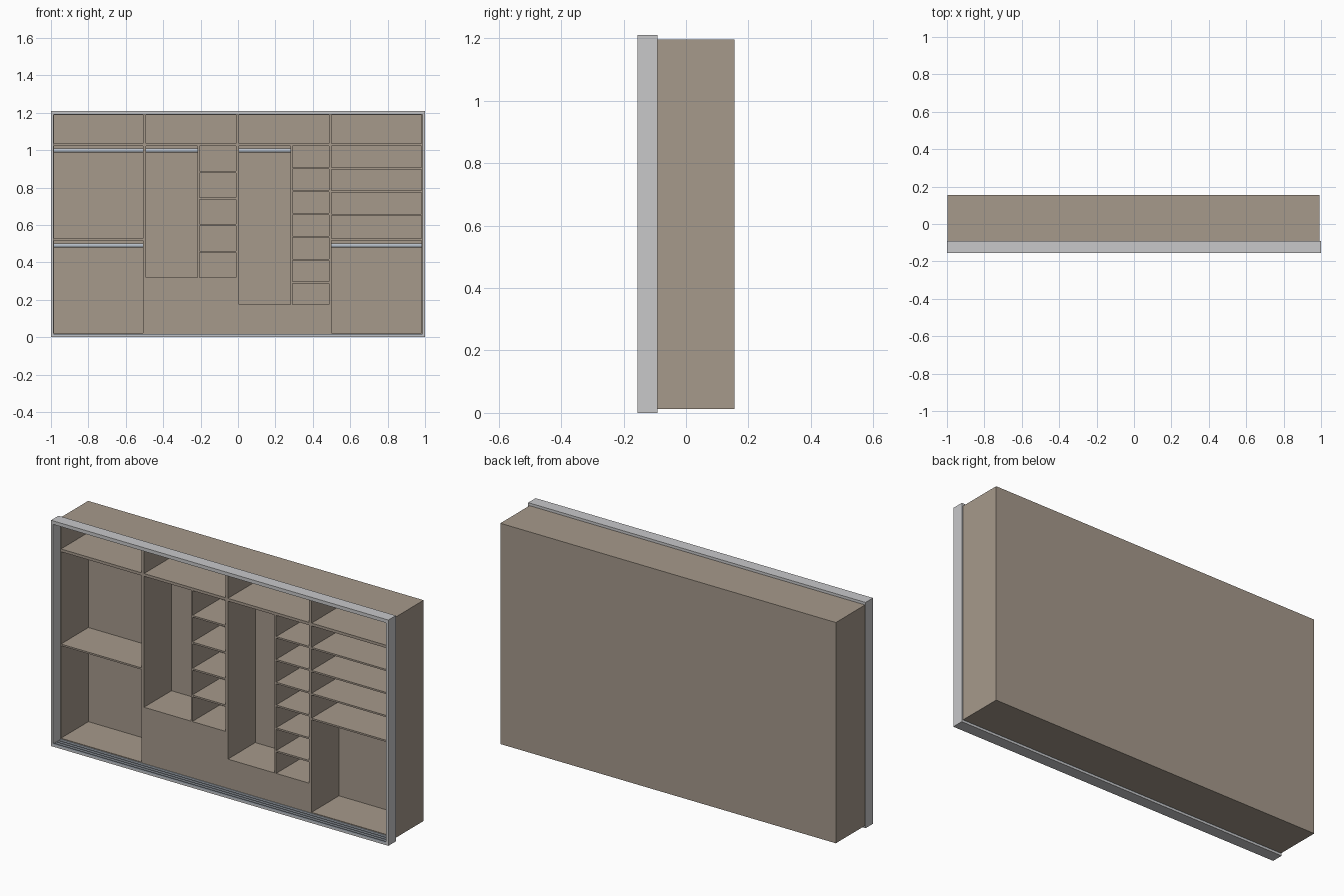
import bpy
import math


def material(name, rgb, metallic=0.0):
    m = bpy.data.materials.new(name)
    m.use_nodes = True
    m.diffuse_color = (*rgb, 1)
    bsdf = m.node_tree.nodes["Principled BSDF"]
    bsdf.inputs["Base Color"].default_value = (*rgb, 1)
    bsdf.inputs["Roughness"].default_value = 0.6
    return m


cube = bpy.data.objects.get("Cube")
if cube:
    bpy.data.objects.remove(cube, do_unlink=True)

WOOD = material("taupe board", (0.38, 0.32, 0.26))
METAL = material("light grey aluminium", (0.58, 0.58, 0.59))
STEEL = material("blue grey steel", (0.46, 0.51, 0.57))

# Shared depths, heights and board thicknesses
FRONT, INNER_BACK, BACK = -0.092, 0.14, 0.155
LEFT, RIGHT, BOTTOM, TOP = -0.997, 0.992, 0.013, 1.196
FLOOR, CEILING = 0.022, 1.188
SHELF = 0.009
HAT_LOW, HAT_HIGH = 1.021, 1.036


def box(name, x, y, z, mat):
    """Box spanning the (min, max) pairs x, y and z."""
    bpy.ops.mesh.primitive_cube_add(size=1)
    ob = bpy.context.object
    ob.name = name
    for v in ob.data.vertices:
        v.co = [a[0] if c < 0 else a[1] for c, a in zip(v.co, (x, y, z))]
    ob.data.materials.append(mat)
    return ob


def board(name, x, z):
    return box(name, x, (FRONT, INNER_BACK), z, WOOD)


def shelf(name, x, z):
    return board(name, x, (z - SHELF / 2, z + SHELF / 2))


def rail(name, x, z):
    """Round hanging rail across a compartment."""
    bpy.ops.mesh.primitive_cylinder_add(
        vertices=20, radius=0.011, depth=x[1] - x[0],
        location=((x[0] + x[1]) / 2, 0.025, z), rotation=(0, math.pi / 2, 0))
    ob = bpy.context.object
    ob.name = name
    ob.data.materials.append(STEEL)
    bpy.ops.object.shade_smooth_by_angle()


# Outer carcass
SIDE = 0.012
board("right_side", (LEFT, LEFT + SIDE), (BOTTOM, TOP))
board("left_side", (RIGHT - SIDE, RIGHT), (BOTTOM, TOP))
inside = (LEFT + SIDE, RIGHT - SIDE)
board("floor_board", inside, (BOTTOM, FLOOR))
board("top_board", inside, (CEILING, TOP))
box("back_board", (LEFT, RIGHT), (INNER_BACK, BACK), (BOTTOM, TOP), WOOD)

# Full-height dividers, giving four bays
edges = [inside[0]]
for i, x in enumerate((-0.5, -0.003, 0.493)):
    board(f"divider_{i + 1}", (x - 0.0075, x + 0.0075), (FLOOR, CEILING))
    edges += [x - 0.0075, x + 0.0075]
edges.append(inside[1])
bays = list(zip(edges[::2], edges[1::2]))

# Upper storage shelf in every bay
for i, bay in enumerate(bays):
    board(f"upper_shelf_{i + 1}", bay, (HAT_LOW, HAT_HIGH))

# Outer bays: middle shelf with a rail under it
for name, bay in (("first", bays[0]), ("last", bays[3])):
    shelf(f"{name}_middle_shelf", bay, 0.522)
    rail(f"{name}_lower_rail", bay, 0.49)
rail("first_upper_rail", bays[0], 0.998)
for i in range(3):
    shelf(f"last_bay_shelf_{i + 1}", bays[3], 0.902 - i * 0.1235)


def split_bay(name, bay, split, base, count):
    """Hanging space beside a shelf column, above a closed base."""
    shelf(f"{name}_base_top", bay, base)
    box(f"{name}_base_front", bay, (FRONT, FRONT + 0.012),
        (FLOOR, base - SHELF / 2), WOOD)
    board(f"{name}_partition", (split - SHELF / 2, split + SHELF / 2),
          (base + SHELF / 2, HAT_LOW))
    step = (HAT_LOW + SHELF / 2 - base) / (count + 1)
    for i in range(count):
        shelf(f"{name}_shelf_{i + 1}", (split + SHELF / 2, bay[1]),
              base + step * (i + 1))
    rail(f"{name}_rail", (bay[0], split - SHELF / 2), 0.998)


split_bay("second_bay", bays[1], -0.211, 0.315, 4)
split_bay("third_bay", bays[2], 0.286, 0.17, 6)

# Sliding-door frame around the front
DEPTH = (-0.155, FRONT)
HEIGHT = 1.21
WALL = 0.013
for name, s in (("right", -1), ("left", 1)):
    box(f"frame_{name}_post", tuple(sorted((s, s * (1 - WALL)))),
        DEPTH, (0, HEIGHT), METAL)
span = (WALL - 1, 1 - WALL)
box("frame_bottom_plate", span, DEPTH, (0, 0.009), METAL)
box("frame_top_plate", span, DEPTH, (HEIGHT - 0.009, HEIGHT), METAL)

# Ridges of the door tracks, top and bottom
for i in range(4):
    y = DEPTH[0] + i * 0.0195
    ridge = (y, y + 0.0045)
    box(f"bottom_track_ridge_{i + 1}", span, ridge, (0.009, 0.018), STEEL)
    box(f"top_track_ridge_{i + 1}", span, ridge,
        (HEIGHT - 0.019, HEIGHT - 0.009), METAL)
